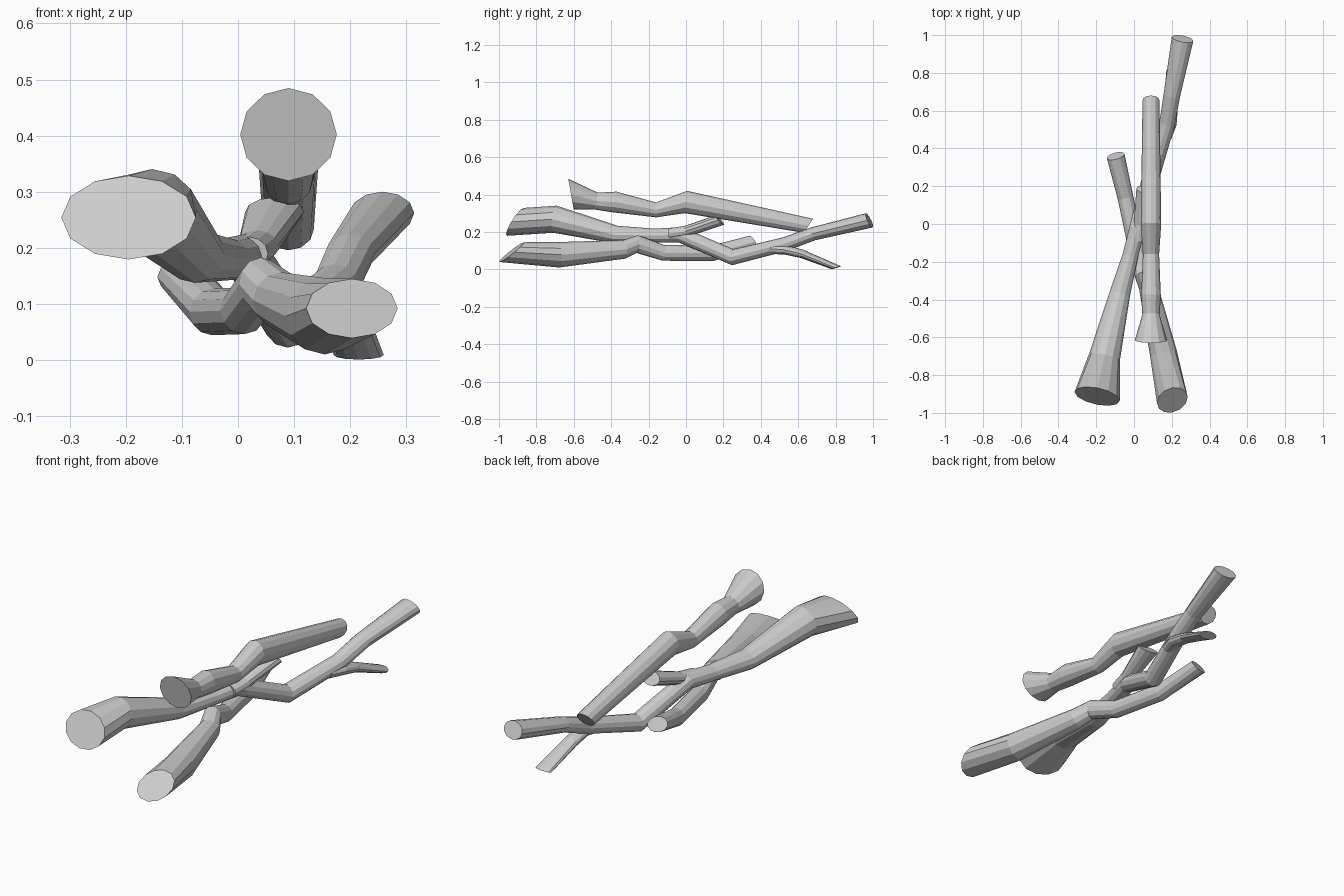
import bpy, bmesh, math
from mathutils import Vector

SIDES = 12


def branch(name, rings):
    """Loft oval rings (x, y, z, half width, half height[, lean in degrees])."""
    bm = bmesh.new()
    loops = []
    centres = [Vector(r[:3]) for r in rings]
    for i, r in enumerate(rings):
        t = centres[min(i + 1, len(rings) - 1)] - centres[max(i - 1, 0)]
        side = Vector((t.y, -t.x, 0)).normalized()
        if len(r) > 5:
            lean = math.radians(r[5])
            up = Vector((0, math.sin(lean), math.cos(lean)))
        else:
            up = side.cross(t).normalized()
        loop = []
        for k in range(SIDES):
            a = 2 * math.pi * k / SIDES
            loop.append(bm.verts.new(centres[i] + side * r[3] * math.cos(a) + up * r[4] * math.sin(a)))
        loops.append(loop)
    for p, q in zip(loops, loops[1:]):
        for k in range(SIDES):
            n = (k + 1) % SIDES
            bm.faces.new((p[k], p[n], q[n], q[k]))
    bm.faces.new(loops[0])
    bm.faces.new(loops[-1])
    bmesh.ops.recalc_face_normals(bm, faces=bm.faces)
    mesh = bpy.data.meshes.new(name)
    bm.to_mesh(mesh)
    bm.free()
    obj = bpy.data.objects.new(name, mesh)
    bpy.context.collection.objects.link(obj)
    return obj


# Upper log resting on the pile
branch("top_log", [
    (.09, -.615, .402, .086, .084, -10),
    (.09, -.48, .365, .046, .046),
    (.09, -.38, .36, .052, .056),
    (.09, -.16, .318, .043, .04),
    (.09, 0, .36, .054, .06),
    (.09, .655, .233, .045, .045, 34)])

# Long crooked branch running the whole length
branch("long_branch", [
    (-.195, -.912, .254, .122, .087, 31),
    (-.155, -.70, .268, .083, .073),
    (-.075, -.37, .185, .055, .048),
    (-.02, -.17, .18, .042, .038),
    (.015, -.03, .185, .042, .042),
    (.09, .25, .065, .045, .043),
    (.175, .53, .135, .042, .038),
    (.2, .68, .19, .044, .036),
    (.257, .98, .262, .058, .042, -25)])

# Two side twigs of the long branch
branch("upper_twig", [
    (.02, -.09, .19, .034, .03),
    (.035, .0, .203, .036, .03),
    (.065, .18, .264, .053, .034, -40)])
branch("lower_twig", [
    (.165, .46, .11, .034, .028),
    (.19, .53, .105, .036, .026),
    (.195, .62, .083, .037, .023),
    (.215, .803, .009, .045, .026, 72)])

# Lowest log crossing underneath
branch("bottom_log", [
    (.203, -.932, .092, .083, .084, 51),
    (.155, -.68, .078, .072, .068),
    (.075, -.33, .107, .05, .05),
    (.042, -.26, .135, .042, .048),
    (.01, -.12, .088, .042, .042),
    (-.045, .14, .086, .042, .042),
    (-.097, .36, .148, .048, .037, -30)])
